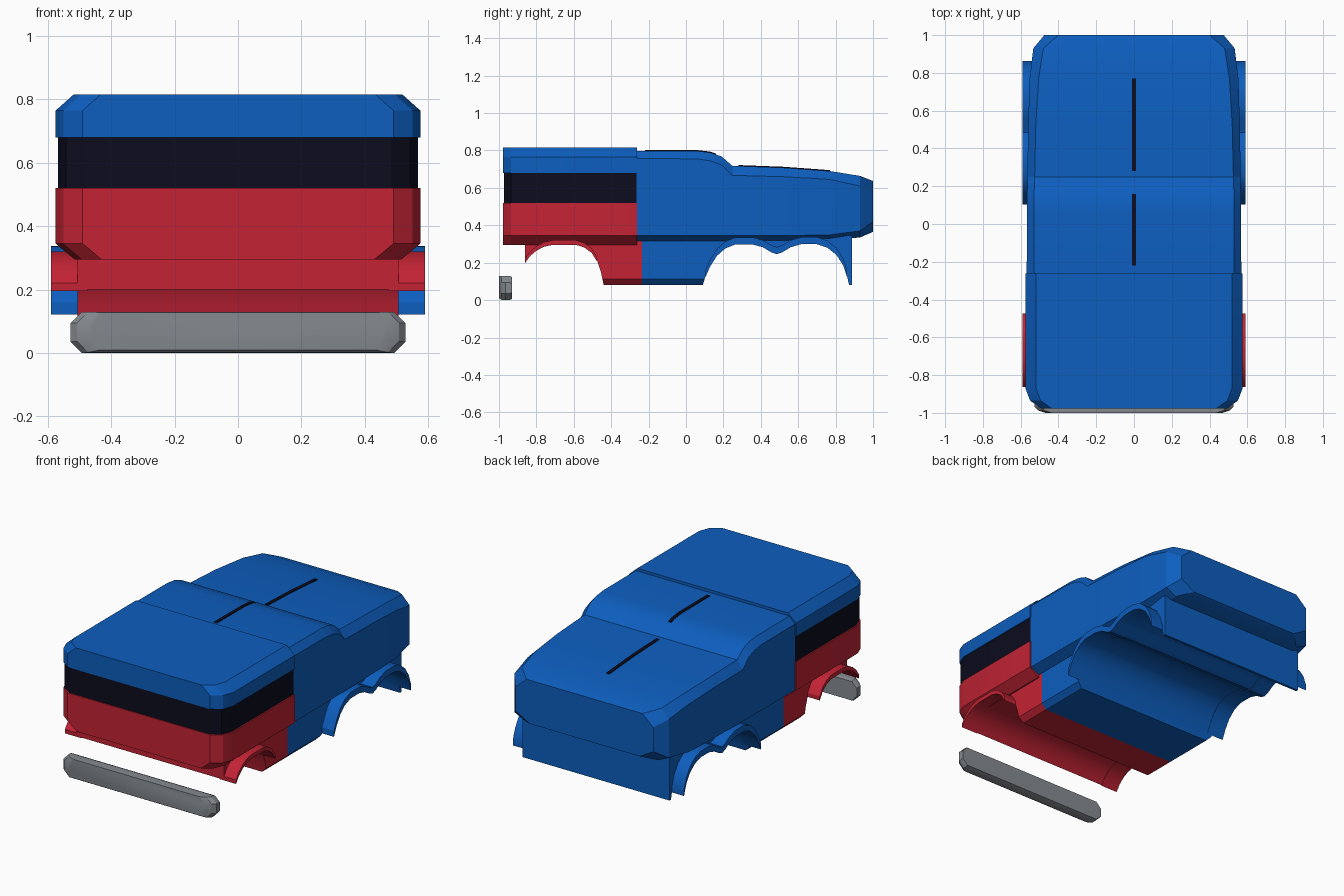
import bpy, bmesh, math

if "Cube" in bpy.data.objects:
    bpy.data.objects.remove(bpy.data.objects["Cube"], do_unlink=True)


def material(name, rgb):
    m = bpy.data.materials.new(name)
    m.use_nodes = True
    col = (*rgb, 1.0)
    m.diffuse_color = col
    m.node_tree.nodes["Principled BSDF"].inputs["Base Color"].default_value = col
    return m


BLUE = material("blue paint", (0.004, 0.112, 0.52))
RED = material("red paint", (0.55, 0.017, 0.035))
DARK = material("dark glass", (0.0035, 0.0035, 0.013))
GREY = material("grey metal", (0.235, 0.255, 0.28))


def finish(name, bm, mat):
    bmesh.ops.recalc_face_normals(bm, faces=bm.faces)
    me = bpy.data.meshes.new(name)
    bm.to_mesh(me)
    bm.free()
    me.materials.append(mat)
    ob = bpy.data.objects.new(name, me)
    bpy.context.collection.objects.link(ob)
    bpy.ops.object.select_all(action='DESELECT')
    ob.select_set(True)
    bpy.context.view_layer.objects.active = ob
    bpy.ops.object.shade_smooth_by_angle(angle=math.radians(22))
    return ob


def loft(name, rings, mat):
    """Skin a list of closed rings and cap both ends."""
    bm = bmesh.new()
    vs = [[bm.verts.new(p) for p in r] for r in rings]
    n = len(vs[0])
    for a, b in zip(vs, vs[1:]):
        for i in range(n):
            j = (i + 1) % n
            bm.faces.new((a[i], a[j], b[j], b[i]))
    bm.faces.new(vs[0])
    bm.faces.new(vs[-1])
    return finish(name, bm, mat)


def extrude_x(name, profile, x0, x1, mat, sill=0.0):
    """Extrude a (y, z) profile along x, optionally chamfering the long sill edges."""
    bm = bmesh.new()
    a = [bm.verts.new((x0, y, z)) for y, z in profile]
    b = [bm.verts.new((x1, y, z)) for y, z in profile]
    n = len(a)
    for i in range(n):
        j = (i + 1) % n
        bm.faces.new((a[i], a[j], b[j], b[i]))
    bm.faces.new(a)
    bm.faces.new(b)
    if sill:
        edges = [e for e in bm.edges if e.calc_length() > 0.15
                 and all(v.co.z < 0.09 for v in e.verts)
                 and e.verts[0].co.x == e.verts[1].co.x]
        bmesh.ops.bevel(bm, geom=edges, offset=sill, segments=1, affect='EDGES')
    return finish(name, bm, mat)


def mirrored(half):
    return half + [(-x, y, z) for x, y, z in reversed(half)]


# --- Front cab: stacked layers sharing one chamfered plan outline
CAB = [(0.575, -0.262), (0.575, -0.87), (0.55, -0.935), (0.49, -0.978)]


def cab_ring(z, inset=0.0, front=0.0):
    return mirrored([(x - inset, max(y, -0.978 + front), z) for x, y in CAB])


loft("cab_lower_shell", [cab_ring(0.295, 0.06), cab_ring(0.345), cab_ring(0.52)], RED)
loft("cab_window_band", [cab_ring(0.515, 0.008, 0.006), cab_ring(0.685, 0.008, 0.006)], DARK)
loft("cab_roof", [cab_ring(0.68), cab_ring(0.765), cab_ring(0.815, 0.056)], BLUE)

# --- Main rear body: sections of y, half width, roof half width,
#     roof z, shoulder z, lower edge z, floor z
SECTIONS = [
    (-0.265, 0.568, 0.530, 0.798, 0.758, 0.345, 0.315),
    (0.06, 0.567, 0.530, 0.797, 0.755, 0.345, 0.315),
    (0.13, 0.566, 0.529, 0.789, 0.745, 0.345, 0.315),
    (0.19, 0.565, 0.528, 0.768, 0.722, 0.345, 0.315),
    (0.248, 0.565, 0.526, 0.718, 0.667, 0.345, 0.315),
    (0.52, 0.560, 0.520, 0.708, 0.660, 0.345, 0.315),
    (0.77, 0.553, 0.505, 0.690, 0.645, 0.349, 0.321),
    (0.93, 0.533, 0.480, 0.664, 0.610, 0.370, 0.335),
    (1.0, 0.475, 0.400, 0.637, 0.570, 0.420, 0.365),
]
loft("main_body", [mirrored([(rw, y, zt), (w, y, zs), (w, y, zl), (rw - 0.02, y, zb)])
                   for y, w, rw, zt, zs, zl, zb in SECTIONS], BLUE)

# --- Lower body: full-width blocks cut by the wheel wells
FRONT_WELL = [(-0.862, 0.2), (-0.835, 0.238), (-0.8, 0.268), (-0.76, 0.289), (-0.71, 0.3),
              (-0.59, 0.3), (-0.545, 0.286), (-0.505, 0.257), (-0.475, 0.21),
              (-0.455, 0.15), (-0.44, 0.08)]
REAR_WELL = [(0.09, 0.08), (0.103, 0.125), (0.13, 0.185), (0.165, 0.24), (0.21, 0.28),
             (0.265, 0.302), (0.355, 0.302), (0.41, 0.287), (0.455, 0.26), (0.485, 0.25),
             (0.515, 0.26), (0.56, 0.287), (0.615, 0.303), (0.7, 0.303), (0.755, 0.285),
             (0.805, 0.245), (0.84, 0.19), (0.862, 0.125), (0.872, 0.08)]
extrude_x("front_lower_body", FRONT_WELL + [(-0.235, 0.08), (-0.235, 0.325), (-0.862, 0.31)],
          -0.507, 0.507, RED, sill=0.032)
extrude_x("rear_lower_body", [(-0.235, 0.08)] + REAR_WELL +
          [(0.887, 0.08), (0.887, 0.345), (-0.235, 0.33)],
          -0.507, 0.507, BLUE, sill=0.032)


# --- Wheel arch flares: crescents that follow the wells
def flare(name, well, low, lift, mat):
    inner = [(y, z - 0.004) for y, z in well if z > low]
    outer = [(y, z + lift) for y, z in reversed(inner)]
    for side, s in (("left", 1), ("right", -1)):
        extrude_x(side + "_" + name, inner + outer, s * 0.475, s * 0.59, mat)


flare("front_wheel_flare", FRONT_WELL, 0.19, 0.025, RED)
flare("rear_wheel_flare", REAR_WELL, 0.11, 0.038, BLUE)

# --- Thin dark strips along the roof centre, following the roof line
for name, line in (("front_roof_strip", [(-0.22, 0.798), (0.06, 0.797), (0.13, 0.789), (0.16, 0.7785)]),
                   ("rear_roof_strip", [(0.28, 0.717), (0.52, 0.708), (0.77, 0.690)])):
    top = [(y, z + 0.005) for y, z in reversed(line)]
    base = [(y, z - 0.003) for y, z in line]
    extrude_x(name, base + top, -0.01, 0.01, DARK)


# --- Front bumper: octagonal bar with a chamfered nose
def bumper_ring(y, w, z0, z1):
    return mirrored([(w - 0.035, y, z1), (w, y, z1 - 0.035),
                     (w, y, z0 + 0.035), (w - 0.035, y, z0)])


loft("front_bumper", [bumper_ring(-0.93, 0.528, 0.006, 0.124),
                      bumper_ring(-0.945, 0.528, 0.0, 0.13),
                      bumper_ring(-0.965, 0.528, 0.0, 0.13),
                      bumper_ring(-0.987, 0.508, 0.002, 0.13),
                      bumper_ring(-1.0, 0.47, 0.010, 0.128)], GREY)
